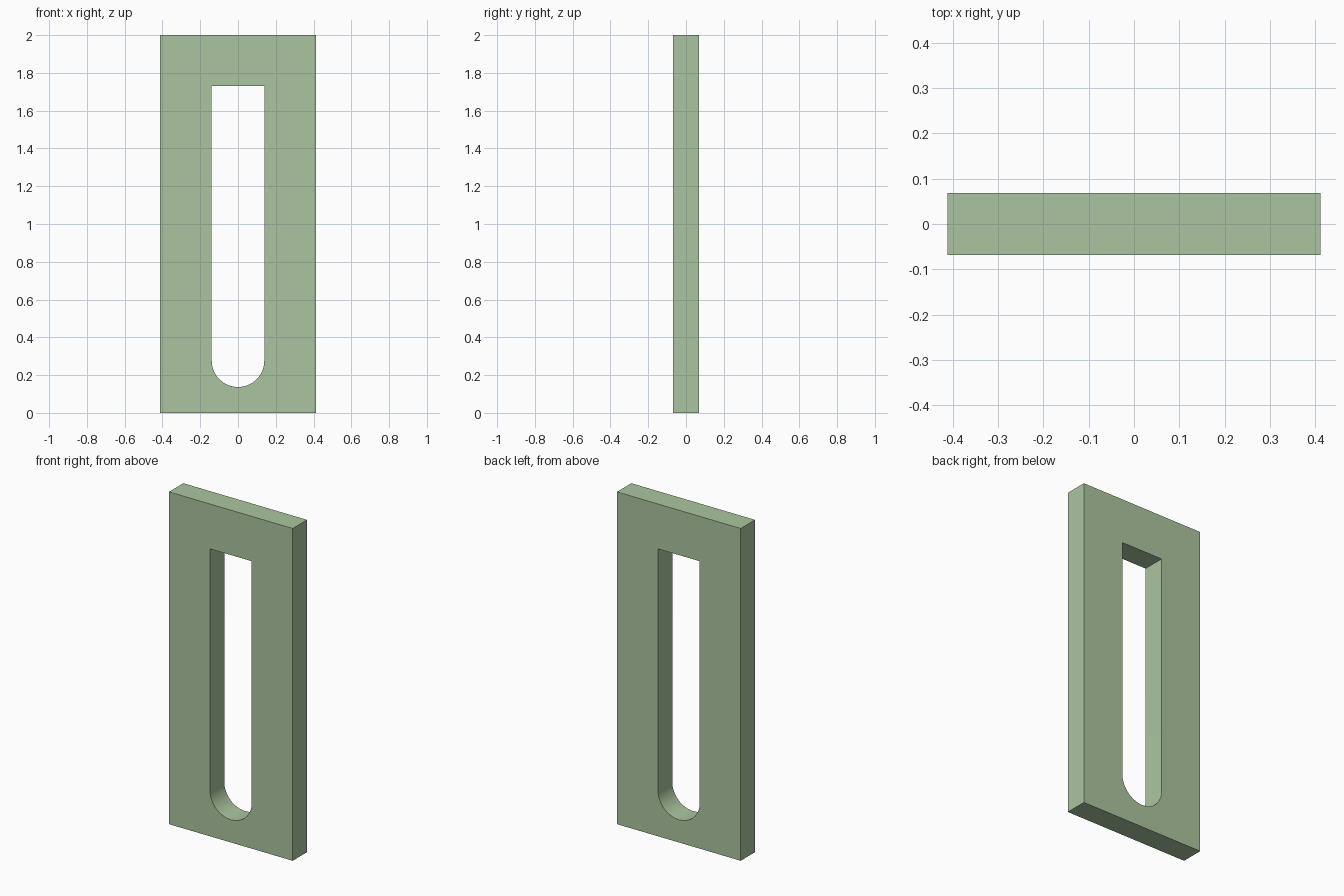
import bpy, bmesh
from math import pi, cos, sin

if "Cube" in bpy.data.objects:
    bpy.data.objects.remove(bpy.data.objects["Cube"])

HALF_W, HALF_D, HEIGHT = 0.412, 0.068, 2.0
SLOT_R, SLOT_TOP = 0.139, 1.73
ARC_Z = 0.137 + SLOT_R
SEGMENTS = 32


def add_loop(bm, points):
    verts = [bm.verts.new((x, -HALF_D, z)) for x, z in points]
    return [bm.edges.new((v, verts[(i + 1) % len(verts)])) for i, v in enumerate(verts)]


# Outer rectangle and slot outline: square top, round bottom
outer = [(-HALF_W, 0), (HALF_W, 0), (HALF_W, HEIGHT), (-HALF_W, HEIGHT)]
slot = [(SLOT_R, SLOT_TOP), (-SLOT_R, SLOT_TOP)]
for i in range(SEGMENTS + 1):
    a = pi + pi * i / SEGMENTS
    slot.append((SLOT_R * cos(a), ARC_Z + SLOT_R * sin(a)))

# Fill between the outlines and extrude to the plate thickness
bm = bmesh.new()
edges = add_loop(bm, outer) + add_loop(bm, slot)
bmesh.ops.triangle_fill(bm, edges=edges, use_beauty=True, normal=(0, -1, 0))
ext = bmesh.ops.extrude_face_region(bm, geom=bm.faces[:], use_keep_orig=True)
new_verts = [g for g in ext["geom"] if isinstance(g, bmesh.types.BMVert)]
bmesh.ops.translate(bm, verts=new_verts, vec=(0, 2 * HALF_D, 0))
bmesh.ops.recalc_face_normals(bm, faces=bm.faces[:])
mesh = bpy.data.meshes.new("slotted_plate")
bm.to_mesh(mesh)
bm.free()

plate = bpy.data.objects.new("slotted_plate", mesh)
bpy.context.collection.objects.link(plate)

# Pale green finish
mat = bpy.data.materials.new("pale_green")
mat.diffuse_color = (0.41, 0.56, 0.35, 1)
mat.use_nodes = True
mat.node_tree.nodes["Principled BSDF"].inputs["Base Color"].default_value = mat.diffuse_color
mesh.materials.append(mat)

# Smooth slot curve, sharp plate edges
bpy.context.view_layer.objects.active = plate
plate.select_set(True)
bpy.ops.object.shade_smooth_by_angle(angle=pi / 6)
